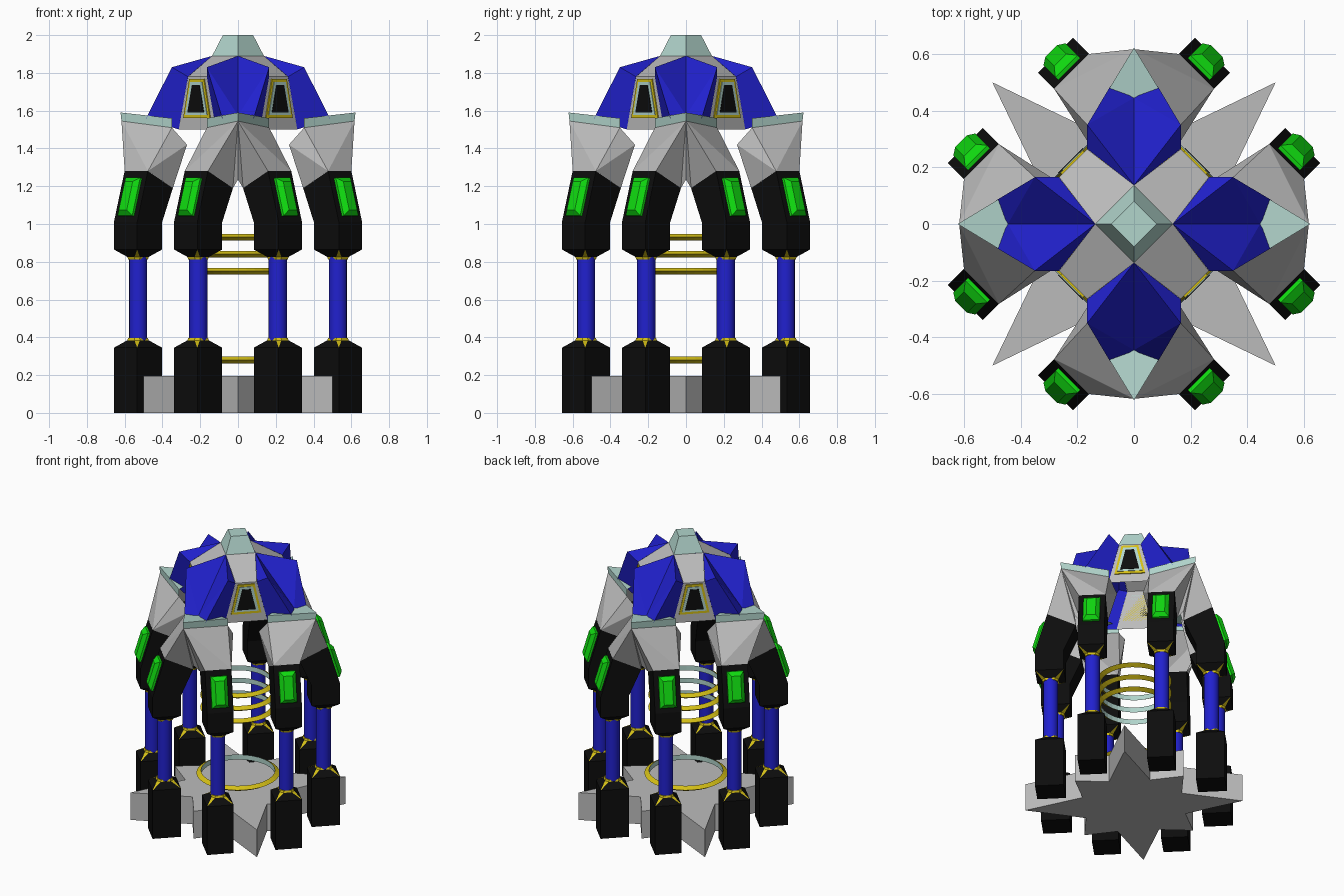
import bpy, bmesh, math
from mathutils import Matrix, Vector

if "Cube" in bpy.data.objects:
    bpy.data.objects.remove(bpy.data.objects["Cube"])


def material(name, r, g, b):
    m = bpy.data.materials.new(name)
    m.diffuse_color = (r, g, b, 1)
    m.use_nodes = True
    m.node_tree.nodes["Principled BSDF"].inputs["Base Color"].default_value = m.diffuse_color
    return m


GREY, TEAL, BLUE, BLACK, YELLOW, GREEN = range(6)
MATS = [material("grey", .5, .5, .5), material("pale teal", .44, .66, .6),
        material("blue", .015, .015, .62), material("black", .004, .004, .004),
        material("yellow", .66, .52, .008), material("green", .005, .7, .005)]


def part(name, faces, angles=(0,), mirror=False, shell=False):
    """Faces are (points, colour); repeated round z, optionally mirrored in y."""
    bm = bmesh.new()
    for a in angles:
        rot = Matrix.Rotation(math.radians(a), 4, 'Z')
        for sy in ((1, -1) if mirror else (1,)):
            for pts, col in faces:
                f = bm.faces.new([bm.verts.new(rot @ Vector((x, y * sy, z))) for x, y, z in pts])
                f.material_index = col
    bmesh.ops.remove_doubles(bm, verts=bm.verts, dist=.0005)
    if shell:  # open shells face away from the middle of the body
        bm.normal_update()
        for f in bm.faces:
            if f.normal.dot(f.calc_center_median() - Vector((0, 0, 1.35))) < 0:
                f.normal_flip()
    else:
        bmesh.ops.recalc_face_normals(bm, faces=bm.faces)
    me = bpy.data.meshes.new(name)
    bm.to_mesh(me)
    bm.free()
    for m in MATS:
        me.materials.append(m)
    ob = bpy.data.objects.new(name, me)
    bpy.context.collection.objects.link(ob)
    return ob


def loft(rings, cols, bottom=None, top=None):
    """Skin between rings of equal length, with optional end caps."""
    out = []
    for r0, r1, c in zip(rings, rings[1:], cols):
        n = len(r0)
        for i in range(n):
            j = (i + 1) % n
            out.append(([r0[i], r0[j], r1[j], r1[i]], c))
    if bottom is not None:
        out.append((rings[0][::-1], bottom))
    if top is not None:
        out.append((rings[-1], top))
    return out


def rect(d0, d1, s0, s1, z0, z1=None):
    """Rectangle in leg space; z0 on the inner edge, z1 on the outer edge."""
    z1 = z0 if z1 is None else z1
    return [(d0, s0, z0), (d1, s0, z1), (d1, s1, z1), (d0, s1, z0)]


QUARTERS = (0, 90, 180, 270)
DIAGONALS = (45, 135, 225, 315)
D, S = .523, .225          # leg centre along and across the diagonal
D0, D1, S0, S1 = .43, .617, .138, .312


def knuckle(z, h):
    """Chamfered end from the leg outline at z towards a yellow cap at z + h."""
    base = rect(D0, D1, S0, S1, z)
    k, c, out = .04, .02, []
    octo = []
    for i, (x, y, _) in enumerate(base):
        sx, sy = (1 if x > D else -1), (1 if y > S else -1)
        ix, iy = x - sx * k, y - sy * k
        pair = [(ix - sx * c, iy, z + h * .75), (ix, iy - sy * c, z + h * .75)]
        if i % 2 == 0:
            pair.reverse()
        octo.append(pair)
    for i in range(4):
        j = (i + 1) % 4
        out.append(([base[i], base[j], octo[j][0], octo[i][1]], BLACK))
        out.append(([base[i], octo[i][0], octo[i][1]], YELLOW))
    ring = [p for pair in octo for p in pair]
    cap = [(D + (x - D) * .92, S + (y - S) * .92, z + h) for x, y, _ in ring]
    return out + loft([ring, cap], [YELLOW], top=YELLOW)


# star-shaped base plate
star = []
for i in range(16):
    r = .35 if i % 2 else (.5 if i % 4 == 0 else .707)
    a = i * math.pi / 8
    star.append((r * math.cos(a), r * math.sin(a)))
part("star_base", loft([[(x, y, z) for x, y in star] for z in (0, .195)], [GREY], GREY, GREY))

# feet, rods and upper legs
part("feet", loft([rect(D0, D1, S0, S1, 0), rect(D0, D1, S0, S1, .345)], [BLACK], BLACK)
     + knuckle(.345, .052), DIAGONALS, True)
circle = [(D + .048 * math.cos(i * math.pi / 8), S + .048 * math.sin(i * math.pi / 8)) for i in range(16)]
rods = part("leg_rods", loft([[(x, y, z) for x, y in circle] for z in (.37, .84)], [BLUE]), DIAGONALS, True)
for p in rods.data.polygons:
    p.use_smooth = True
T0, T1 = .35, .537         # leaning top of the leg
part("upper_legs", loft([rect(D0, D1, S0, S1, .865), rect(D0, D1, S0, S1, 1.01),
                         rect(T0, T1, S0, S1, 1.19, 1.28)], [BLACK, BLACK], top=BLACK)
     + knuckle(.865, -.052), DIAGONALS, True)


# green gems on the leaning faces
def gem_ring(w, z0, z1, out):
    def at(z):
        return D1 + (T1 - D1) * (z - 1.01) / .27 + out
    return [(at(z0), S - w, z0), (at(z0), S + w, z0), (at(z1), S + w, z1), (at(z1), S - w, z1)]


part("leg_gems", loft([gem_ring(.055, 1.04, 1.24, -.005), gem_ring(.055, 1.045, 1.245, .015),
                       gem_ring(.03, 1.075, 1.225, .04)], [GREEN, GREEN], GREEN, GREEN), DIAGONALS, True)

# floating rings, yellow outside and teal inside
for n, (z, r) in enumerate([(.28, .27), (.75, .245), (.84, .245), (.93, .245)]):
    prof = [(r, 0), (r - .03, .018), (r - .03, -.018)]
    faces = []
    for i in range(32):
        a, b = i * math.pi / 16, (i + 1) * math.pi / 16
        for k in range(3):
            (p, u), (q, v) = prof[k], prof[(k + 1) % 3]
            faces.append(([(p * math.cos(a), p * math.sin(a), z + u), (p * math.cos(b), p * math.sin(b), z + u),
                           (q * math.cos(b), q * math.sin(b), z + v), (q * math.cos(a), q * math.sin(a), z + v)],
                          TEAL if k == 1 else YELLOW))
    part("ring_%d" % (n + 1), faces)

# shoulder pads, one half each, mirrored
A, B = (.622, 0, 1.59), (.35, .165, 1.56)
A2, B2 = (.617, 0, 1.545), (.35, .165, 1.51)
P1, P2 = (.6, .159, 1.28), (.477, .282, 1.28)
P3, P4 = (.345, .15, 1.19), (.468, .027, 1.19)
M, N = (.27, .15, 1.42), (.5, 0, 1.235)
C = (.35, 0, 1.56)
part("shoulder_pads", [([A, B, B2, A2], TEAL), ([A, C, B], TEAL), ([A2, B2, P2], GREY),
                       ([A2, P2, P1], GREY), ([A2, P1, P4], GREY), ([A2, P4, N], GREY),
                       ([B2, M, P2], GREY), ([M, P3, P2], GREY)], QUARTERS, True, True)

# blue hood plates with a sunken centre line
V0, V1, V2 = (.265, .165, 1.78), (.137, 0, 1.89), (.35, .165, 1.83)
V3, V4, V5 = (.487, .083, 1.56), (.445, 0, 1.575), (.314, .116, 1.5)
part("hood_plates", [([V1, V2, V4], BLUE), ([V2, V3, V4], BLUE), ([V1, V0, V2], BLUE),
                     ([V0, V5, V3, V2], BLUE)], QUARTERS, True, True)

# grey roof and window walls on the diagonals
W = .304
part("dome_walls", [([(.097, -.097, 1.89), (.097, .097, 1.89), (W, .07, 1.78), (W, -.07, 1.78)], GREY),
                    ([(W, -.07, 1.78), (W, .07, 1.78), (W, .14, 1.5), (W, -.14, 1.5)], GREY)],
     DIAGONALS, shell=True)


# windows as three thin stacked plates
def pane(name, x0, x1, z0, z1, low, high, col):
    rings = [[(x, -low, z0), (x, low, z0), (x, high, z1), (x, -high, z1)] for x in (x0, x1)]
    part(name, loft(rings, [col], col, col), DIAGONALS)


pane("window_frames", W, .311, 1.56, 1.768, .1, .055, YELLOW)
pane("window_rims", W, .315, 1.577, 1.752, .082, .043, TEAL)
pane("window_glass", W, .318, 1.59, 1.735, .062, .028, BLACK)

# top cap
part("top_cap", loft([[(r * x, r * y, z) for x, y in ((1, 0), (0, 1), (-1, 0), (0, -1))]
                      for r, z in ((.137, 1.89), (.08, 2.0))], [TEAL], TEAL, TEAL))
